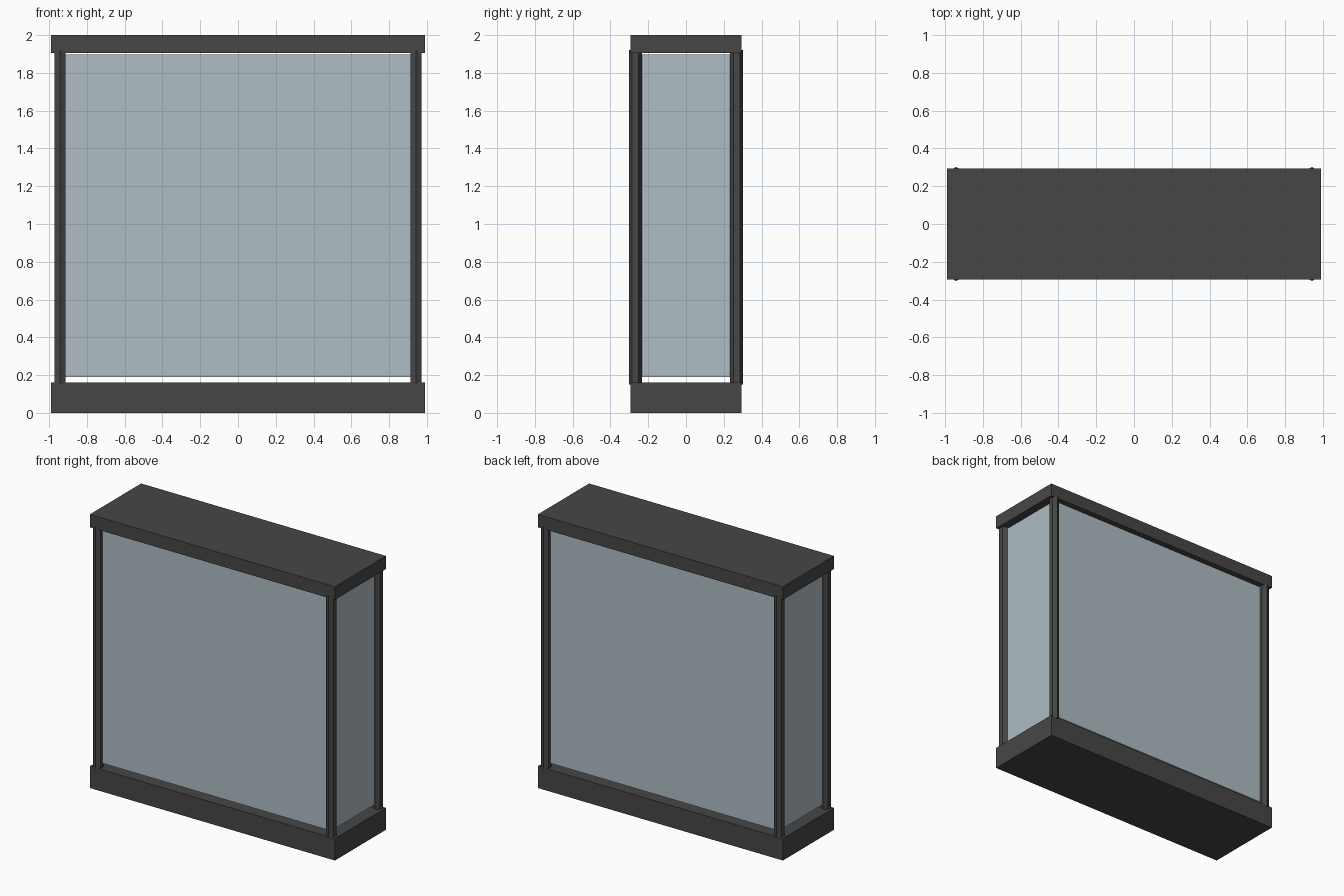
import bpy
import math

if "Cube" in bpy.data.objects:
    bpy.data.objects.remove(bpy.data.objects["Cube"], do_unlink=True)


def make_material(name, color):
    mat = bpy.data.materials.new(name)
    mat.use_nodes = True
    mat.diffuse_color = color
    mat.node_tree.nodes["Principled BSDF"].inputs["Base Color"].default_value = color
    return mat


dark_metal = make_material("dark_metal", (0.062, 0.062, 0.062, 1))
pale_glass = make_material("pale_glass", (0.43, 0.51, 0.55, 1))


def add_box(name, half_x, half_y, bottom, top, mat):
    bpy.ops.mesh.primitive_cube_add(size=1, location=(0, 0, (bottom + top) / 2))
    obj = bpy.context.object
    obj.name = name
    obj.scale = (2 * half_x, 2 * half_y, top - bottom)
    bpy.ops.object.transform_apply(location=False, rotation=False, scale=True)
    obj.data.materials.append(mat)
    return obj


def add_post(name, x, y, radius, bottom, top, mat):
    # Six-sided post with its ridges pointing to front and back
    bpy.ops.mesh.primitive_cylinder_add(vertices=6, radius=radius, depth=top - bottom,
                                        location=(x, y, (bottom + top) / 2))
    obj = bpy.context.object
    obj.name = name
    obj.data.materials.append(mat)
    return obj


# Plinth and lid
add_box("base", 0.99, 0.295, 0, 0.16, dark_metal)
add_box("lid", 0.99, 0.295, 1.905, 2, dark_metal)

# Glass case, raised slightly above the base
add_box("glass_case", 0.937, 0.263, 0.19, 1.898, pale_glass)

# Corner posts
for side, x in (("left", 0.942), ("right", -0.942)):
    for end, y in (("front", -0.268), ("back", 0.268)):
        add_post(f"{end}_{side}_post", x, y, 0.034, 0.15, 1.92, dark_metal)
